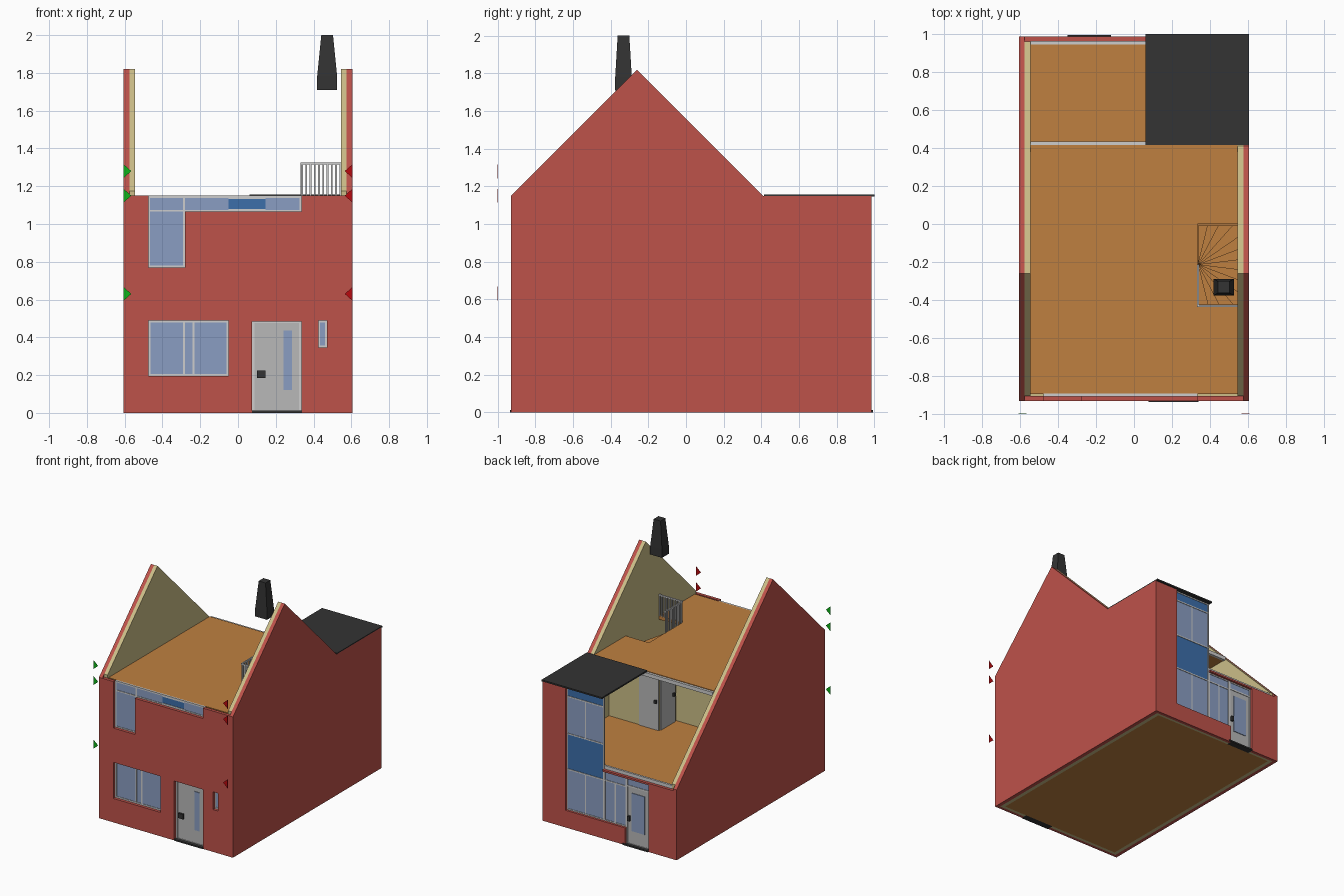
import bpy, bmesh, math
from mathutils import Vector

cube = bpy.data.objects.get("Cube")
if cube:
    bpy.data.objects.remove(cube, do_unlink=True)


def material(name, *rgb):
    lin = [((c / 255 + 0.055) / 1.055) ** 2.4 if c > 10 else c / 255 / 12.92 for c in rgb]
    m = bpy.data.materials.new(name)
    m.use_nodes = True
    m.diffuse_color = (*lin, 1)
    m.node_tree.nodes["Principled BSDF"].inputs["Base Color"].default_value = (*lin, 1)
    return m


BRICK = material("red brick", 190, 82, 74)
PLASTER = material("beige plaster", 204, 190, 136)
WOOD = material("orange wood", 191, 128, 64)
DOOR = material("door grey", 184, 184, 184)
WHITE = material("frame white", 206, 206, 206)
DARK = material("dark grey", 51, 51, 51)
GLASS = material("window blue", 138, 158, 194)
BLUE = material("panel blue", 60, 110, 170)
GREEN = material("marker green", 15, 180, 25)
RED = material("marker red", 185, 10, 15)


def finish(name, bm, mat):
    bmesh.ops.recalc_face_normals(bm, faces=bm.faces[:])
    me = bpy.data.meshes.new(name)
    bm.to_mesh(me)
    bm.free()
    me.materials.append(mat)
    ob = bpy.data.objects.new(name, me)
    bpy.context.collection.objects.link(ob)
    return ob


def thicken(bm, vec):
    ext = bmesh.ops.extrude_face_region(bm, geom=bm.faces[:])
    verts = [g for g in ext["geom"] if isinstance(g, bmesh.types.BMVert)]
    bmesh.ops.translate(bm, verts=verts, vec=vec)


def prism(name, mat, points, vec):
    """Extrude one polygon along a vector."""
    bm = bmesh.new()
    bm.faces.new([bm.verts.new(p) for p in points])
    thicken(bm, vec)
    return finish(name, bm, mat)


def panel(name, mat, rect, d0, d1, holes=(), flat=False):
    """Slab with rectangular holes: upright in x-z, or flat in x-y."""
    a0, a1, b0, b1 = rect
    aa = sorted({a0, a1, *[min(max(v, a0), a1) for h in holes for v in h[:2]]})
    bb = sorted({b0, b1, *[min(max(v, b0), b1) for h in holes for v in h[2:]]})
    bm = bmesh.new()
    grid = {}

    def vert(a, b):
        if (a, b) not in grid:
            grid[a, b] = bm.verts.new((a, b, d0) if flat else (a, d0, b))
        return grid[a, b]

    for l, r in zip(aa, aa[1:]):
        for u, t in zip(bb, bb[1:]):
            ca, cb = (l + r) / 2, (u + t) / 2
            if not any(h[0] < ca < h[1] and h[2] < cb < h[3] for h in holes):
                bm.faces.new([vert(l, u), vert(r, u), vert(r, t), vert(l, t)])
    thicken(bm, (0, 0, d1 - d0) if flat else (0, d1 - d0, 0))
    return finish(name, bm, mat)


def box(name, mat, x0, x1, y0, y1, z0, z1):
    return panel(name, mat, (x0, x1, z0, z1), y0, y1)


def window(name, rect, y, panes, cut=()):
    """White frame with a pane in each of its openings."""
    panel(name + "_frame", WHITE, rect, y, y + 0.014, [p for p, m in panes] + list(cut))
    for i, (p, m) in enumerate(panes):
        panel(f"{name}_pane_{i}", m, p, y + 0.004, y + 0.01)


# Side walls: brick outside, plaster inside
PEAK = (-0.26, 1.82)
for side, s in (("left", 1), ("right", -1)):
    for layer, mat, x, f, b in (("brick", BRICK, 0.605, -0.93, 0.985),
                                ("plaster", PLASTER, 0.575, -0.905, 0.96)):
        slope = lambda y: PEAK[1] - abs(y - PEAK[0])
        prof = [(f, 0), (f, slope(f)), PEAK]
        prof += [(0.41, 1.15), (b, 1.15), (b, 0)] if s > 0 else [(b, slope(b)), (b, 0)]
        prism(f"{side}_{layer}_wall", mat, [(s * x, y, z) for y, z in prof], (-s * 0.03, 0, 0))

# Front wall
front_holes = [(-0.475, -0.05, 0.195, 0.49), (0.075, 0.335, 0, 0.485), (0.425, 0.47, 0.345, 0.49),
               (-0.475, -0.28, 0.77, 1.15), (-0.475, 0.335, 1.065, 1.15)]
panel("front_brick_wall", BRICK, (-0.575, 0.575, 0, 1.15), -0.93, -0.905, front_holes)
panel("front_plaster_wall", PLASTER, (-0.545, 0.545, 0, 1.12), -0.905, -0.88, front_holes)

# Front windows
FY = -0.906
window("front_room_window", front_holes[0], FY,
       [((-0.463, -0.291, 0.207, 0.478), GLASS), ((-0.281, -0.24, 0.207, 0.478), GLASS),
        ((-0.23, -0.062, 0.207, 0.478), GLASS)])
window("narrow_window", front_holes[2], FY, [((0.435, 0.46, 0.357, 0.478), GLASS)])
window("upper_front_window", (-0.475, 0.335, 0.77, 1.15), FY,
       [((-0.465, -0.29, 0.78, 1.065), GLASS), ((-0.465, -0.29, 1.075, 1.138), GLASS),
        ((-0.28, -0.05, 1.075, 1.138), GLASS), ((-0.05, 0.145, 1.08, 1.132), BLUE),
        ((0.145, 0.325, 1.075, 1.138), GLASS)], [(-0.28, 0.335, 0.77, 1.065)])

# Front door
window("front_door", (0.075, 0.335, 0.012, 0.485), FY, [((0.088, 0.323, 0.014, 0.475), DOOR)])
box("front_door_glass", GLASS, 0.24, 0.285, FY - 0.001, FY + 0.005, 0.12, 0.435)
box("front_door_handle", DARK, 0.1, 0.145, FY - 0.012, FY + 0.005, 0.185, 0.225)
box("front_threshold", DARK, 0.075, 0.338, -0.935, -0.88, 0, 0.012)

# Back wall: tall on its left part, low on the rest
back_holes = [(0.065, 0.4, 0.14, 1.15), (-0.14, 0.065, 0.14, 0.545),
              (-0.35, -0.14, 0, 0.545), (-0.575, 0.065, 0.56, 1.15)]
panel("back_brick_wall", BRICK, (-0.575, 0.575, 0, 1.145), 0.96, 0.985, back_holes)
panel("back_plaster_wall", PLASTER, (-0.545, 0.545, 0, 1.145), 0.94, 0.96, back_holes)

# Back windows
BY = 0.953
tall = [((x, x + 0.153, z0, z1), m) for x in (0.075, 0.237)
        for z0, z1, m in ((0.15, 0.465, GLASS), (0.765, 1.06, GLASS))]
tall += [((0.075, 0.39, 0.475, 0.755), BLUE), ((0.075, 0.39, 1.07, 1.135), BLUE)]
window("tall_back_window", (0.065, 0.4, 0.14, 1.145), BY, tall)
window("low_back_window", (-0.14, 0.065, 0.14, 0.545), BY,
       [((-0.13, -0.043, 0.15, 0.465), GLASS), ((-0.033, 0.055, 0.15, 0.465), GLASS),
        ((-0.13, 0.055, 0.475, 0.535), GLASS)])

# Back door
window("back_door", (-0.35, -0.14, 0.012, 0.545), BY,
       [((-0.34, -0.15, 0.014, 0.475), DOOR), ((-0.34, -0.15, 0.487, 0.535), GLASS)])
box("back_door_glass", GLASS, -0.305, -0.185, BY + 0.008, BY + 0.015, 0.12, 0.43)
box("back_door_handle", DARK, -0.175, -0.155, BY + 0.008, BY + 0.028, 0.2, 0.24)
box("back_threshold", DARK, -0.35, -0.12, 0.94, 0.993, 0, 0.012)

# Floors with a stair opening
hole = (0.335, 0.545, -0.43, 0)
box("ground_floor", WOOD, -0.545, 0.545, -0.88, 0.94, 0, 0.02)
panel("first_floor", WOOD, (-0.545, 0.545, -0.88, 0.945), 0.55, 0.58, [hole], flat=True)
panel("attic_floor", WOOD, (-0.545, 0.545, -0.893, 0.415), 1.12, 1.15, [hole], flat=True)
box("first_floor_edge", WHITE, -0.545, 0.065, 0.945, 0.962, 0.55, 0.587)
box("attic_floor_edge", WHITE, -0.545, 0.545, 0.415, 0.435, 1.115, 1.145)

# Flat roof
box("flat_roof", DARK, 0.06, 0.605, 0.415, 1, 1.145, 1.157)

# Rooms on the first and ground floors
for level, z0, z1 in (("first", 0.58, 1.12), ("ground", 0.02, 0.55)):
    box(level + "_back_partition", PLASTER, 0.09, 0.545, 0.2, 0.215, z0, z1)
    box(level + "_hall_partition", PLASTER, 0.09, 0.105, 0, 0.2, z0, z1)
    box(level + "_cross_partition", PLASTER, -0.545, 0.105, -0.015, 0, z0, z1)
    box(level + "_back_room_door", DOOR, 0.092, 0.27, 0.213, 0.222, z0, z0 + 0.48)
    box(level + "_hall_door", DOOR, 0.083, 0.092, 0.02, 0.205, z0, z0 + 0.48)
    box(level + "_back_room_handle", DARK, 0.105, 0.125, 0.22, 0.238, z0 + 0.22, z0 + 0.245)
    box(level + "_hall_handle", DARK, 0.068, 0.085, 0.035, 0.055, z0 + 0.22, z0 + 0.245)

# Winding stairs
PIVOT = Vector((0.337, -0.215))
STEPS = 13


def on_edge(angle):
    d = Vector((math.cos(angle), math.sin(angle)))
    return PIVOT + d * (0.208 / max(abs(d.x), abs(d.y)))


def stairs(name, z0, rise):
    for i in range(STEPS):
        a, b = [math.pi * (k / STEPS - 0.5) for k in (i, i + 1)]
        pts = [PIVOT, on_edge(a)]
        pts += [on_edge(c) for c in (-math.pi / 4, math.pi / 4) if a < c < b]
        pts.append(on_edge(b))
        z = z0 + rise * (i + 1) / STEPS
        prism(f"{name}_{i + 1}", WOOD, [(p.x, p.y, z - 0.018) for p in pts], (0, 0, 0.018))


stairs("lower_tread", 0.02, 0.555)
stairs("upper_tread", 0.58, 0.565)

# Stair railing: bars with a handrail on two sides
for i in range(10):
    x = 0.334 + i * 0.0225
    box(f"front_rail_bar_{i}", WHITE, x, x + 0.01, -0.435, -0.427, 1.15, 1.32)
    y = -0.425 + i * 0.0225
    box(f"side_rail_bar_{i}", WHITE, 0.332, 0.34, y, y + 0.01, 1.15, 1.32)
box("front_handrail", WHITE, 0.332, 0.545, -0.436, -0.426, 1.315, 1.326)
box("side_handrail", WHITE, 0.331, 0.341, -0.426, -0.212, 1.315, 1.326)

# Chimney: tapered stack
bm = bmesh.new()
rings = [[bm.verts.new((0.472 + sx * w, -0.332 + sy * d, z)) for sx, sy in ((-1, -1), (1, -1), (1, 1), (-1, 1))]
         for z, w, d in ((1.71, 0.053, 0.044), (1.78, 0.053, 0.044), (2, 0.031, 0.031))]
bm.faces.new(rings[0])
bm.faces.new(rings[-1])
for lo, hi in zip(rings, rings[1:]):
    for i in range(4):
        j = (i + 1) % 4
        bm.faces.new([lo[i], lo[j], hi[j], hi[i]])
finish("chimney", bm, DARK)

# Level markers: thin triangles in front of the corners
for side, s, mat in (("left", 1, RED), ("right", -1, GREEN)):
    for i, z in enumerate((0.63, 1.15, 1.28)):
        pts = [(s * 0.607, -1, z - 0.037), (s * 0.565, -1, z), (s * 0.607, -1, z + 0.037)]
        prism(f"{side}_level_marker_{i}", mat, pts, (0, 0.002, 0))
